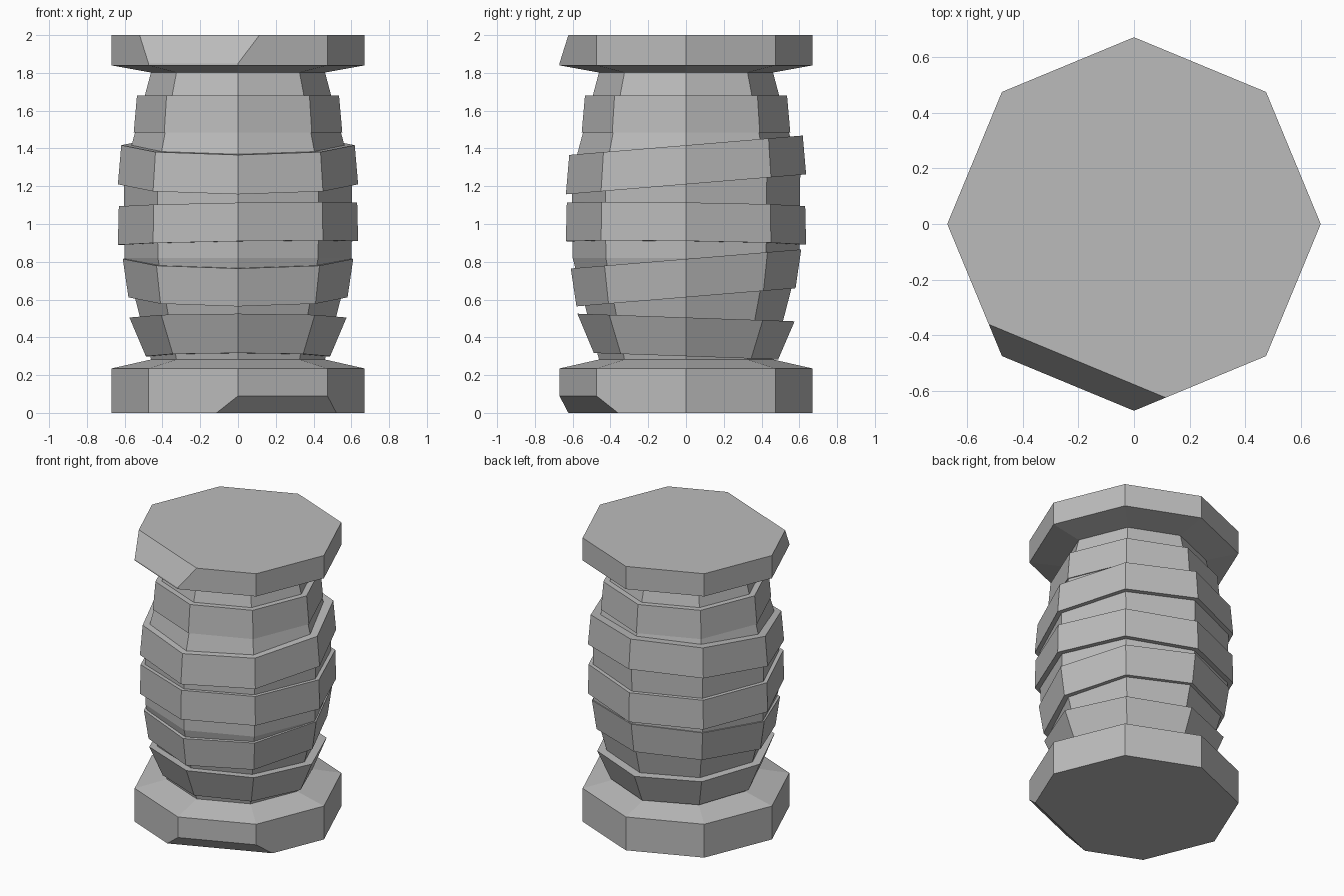
import bpy
import bmesh
from math import cos, sin, radians
from mathutils import Vector

if "Cube" in bpy.data.objects:
    bpy.data.objects.remove(bpy.data.objects["Cube"], do_unlink=True)

SIDES = 8
RIM = 0.67

grey = bpy.data.materials.new("plain_grey")
grey.use_nodes = True
colour = (0.5, 0.5, 0.5, 1)
grey.diffuse_color = colour
grey.node_tree.nodes["Principled BSDF"].inputs["Base Color"].default_value = colour


def turned(name, profile, tilt=(0, 0), chamfer=None):
    """Eight-sided solid from (radius, height) rings, sheared by tilt, optionally cut by a plane."""
    bm = bmesh.new()
    rings = []
    for r, z in profile:
        ring = []
        for i in range(SIDES):
            a = radians(360 / SIDES * i)
            x, y = r * cos(a), r * sin(a)
            ring.append(bm.verts.new((x, y, z + tilt[0] * x + tilt[1] * y)))
        rings.append(ring)
    for low, high in zip(rings, rings[1:]):
        for i in range(SIDES):
            j = (i + 1) % SIDES
            bm.faces.new((low[i], low[j], high[j], high[i]))
    bm.faces.new(rings[0][::-1])
    bm.faces.new(rings[-1])
    if chamfer:
        point, normal = chamfer
        geom = bm.verts[:] + bm.edges[:] + bm.faces[:]
        bmesh.ops.bisect_plane(bm, geom=geom, plane_co=point, plane_no=normal, clear_outer=True)
        bmesh.ops.holes_fill(bm, edges=[e for e in bm.edges if e.is_boundary])
    bmesh.ops.recalc_face_normals(bm, faces=bm.faces)
    mesh = bpy.data.meshes.new(name)
    bm.to_mesh(mesh)
    bm.free()
    mesh.materials.append(grey)
    obj = bpy.data.objects.new(name, mesh)
    bpy.context.collection.objects.link(obj)
    return obj


def edge_cut(degrees, z_start, z_end):
    """Plane leaning from a rim side at z_start inward to the end face at z_end."""
    a = radians(degrees)
    side = Vector((cos(a), sin(a), 0))
    apothem = RIM * cos(radians(180 / SIDES))
    rise = z_end - z_start
    normal = side * abs(rise) + Vector((0, 0, 0.087 if rise > 0 else -0.087))
    return side * apothem + Vector((0, 0, z_start)), normal.normalized()


# End flanges, each with one chipped side
turned("bottom_flange", [(RIM, 0), (RIM, 0.235), (0.45, 0.285)], chamfer=edge_cut(-67.5, 0.09, 0))
turned("top_flange", [(0.45, 1.8), (RIM, 1.84), (RIM, 2)], chamfer=edge_cut(-112.5, 1.85, 2))

# Bulging barrel between the flanges
turned("barrel", [(0.46, 0.28), (0.6, 0.82), (0.605, 1.26), (0.46, 1.805)])

# Wrapped bands: bottom radius and height, top radius and height, slope along x and y
bands = [
    (0.488, 0.3, 0.575, 0.505, 0, -0.035),
    (0.58, 0.612, 0.61, 0.815, 0, 0.083),
    (0.636, 0.9, 0.631, 1.104, 0.016, -0.014),
    (0.636, 1.21, 0.618, 1.417, 0, 0.083),
    (0.552, 1.485, 0.535, 1.68, 0, 0),
]
for number, (r0, z0, r1, z1, sx, sy) in enumerate(bands, 1):
    turned(f"band_{number}", [(r0, z0), (r1, z1)], tilt=(sx, sy))
